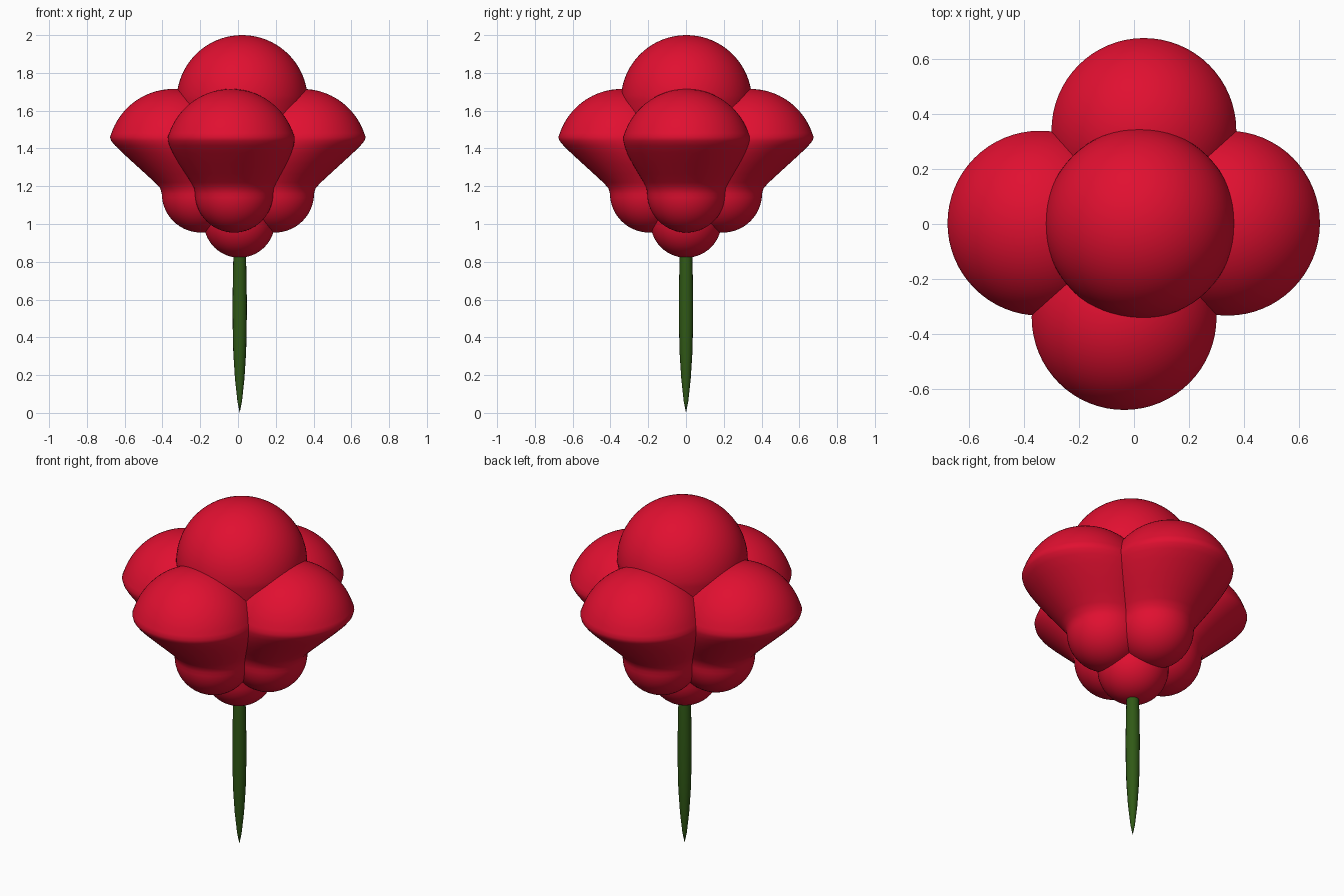
import bpy, bmesh, math
from mathutils import Vector

if "Cube" in bpy.data.objects:
    bpy.data.objects.remove(bpy.data.objects["Cube"])


def material(name, color):
    m = bpy.data.materials.new(name)
    m.diffuse_color = color
    m.use_nodes = True
    m.node_tree.nodes["Principled BSDF"].inputs["Base Color"].default_value = m.diffuse_color
    return m


RED = material("petal_red", (0.75, 0.005, 0.03, 1))
GREEN = material("stem_green", (0.03, 0.10, 0.008, 1))


def loft(name, rings, sides, mat, angle):
    """Skin round horizontal rings (x, y, z, radius); ends close to a point."""
    bm = bmesh.new()
    loops = []
    for x, y, z, r in rings:
        if r < 1e-4:
            loops.append([bm.verts.new((x, y, z))] * sides)
        else:
            loops.append([bm.verts.new((x + r * math.cos(2 * math.pi * i / sides),
                                        y + r * math.sin(2 * math.pi * i / sides), z))
                          for i in range(sides)])
    for a, b in zip(loops, loops[1:]):
        for i in range(sides):
            j = (i + 1) % sides
            bm.faces.new(list(dict.fromkeys((a[i], a[j], b[j], b[i]))))
    bmesh.ops.recalc_face_normals(bm, faces=bm.faces)
    me = bpy.data.meshes.new(name)
    bm.to_mesh(me)
    bm.free()
    ob = bpy.data.objects.new(name, me)
    bpy.context.collection.objects.link(ob)
    me.materials.append(mat)
    bpy.ops.object.select_all(action='DESELECT')
    ob.select_set(True)
    bpy.context.view_layer.objects.active = ob
    bpy.ops.object.shade_smooth_by_angle(angle=math.radians(angle))
    return ob


def bulb(name, low, high, bottom, r_low, flare, cap_z, r_cap, cap_from):
    """Round bottom, flared middle, spherical cap; the axis leans from low to high."""
    n = 14
    rings = []
    for k in range(n):
        t = math.pi / 2 * k / n
        rings.append((*low, bottom + r_low * (1 - math.cos(t)), r_low * math.sin(t)))
    for f, z, r in flare:
        rings.append((*low.lerp(high, f), z, r))
    for k in range(1, 21):
        t = cap_from + (math.pi / 2 - cap_from) * k / 20
        rings.append((*high, cap_z + r_cap * math.sin(t), r_cap * math.cos(t)))
    loft(name, rings, 64, RED, 60)


# Four outer petals leaning outward
petal_flare = [(0, 1.16, 0.207), (0.03, 1.19, 0.211), (0.12, 1.22, 0.226),
               (0.27, 1.265, 0.253), (0.46, 1.32, 0.286), (0.68, 1.375, 0.314),
               (0.86, 1.415, 0.329), (0.96, 1.44, 0.335), (1, 1.46, 0.336)]
for side, high in (("front", (-0.036, -0.34)), ("back", (0.036, 0.34)),
                   ("right", (0.34, 0.003)), ("left", (-0.342, 0.003))):
    high = Vector(high)
    bulb("petal_" + side, high * 0.575, high, 0.955, 0.207, petal_flare,
         1.368, 0.347, math.asin(0.092 / 0.347))

# Tall central bud
bud_flare = [(0, 1.01, 0.188), (0.1, 1.1, 0.20), (0.4, 1.3, 0.25),
             (0.8, 1.5, 0.32), (1, 1.653, 0.347)]
bulb("center_bud", Vector((0.007, 0)), Vector((0.022, 0.002)), 0.822, 0.188, bud_flare,
     1.653, 0.347, 0)

# Stem tapering to a point
stem = [(0.0, 0), (0.06, 0.012), (0.18, 0.025), (0.32, 0.034), (0.45, 0.037),
        (0.58, 0.038), (0.72, 0.036), (0.85, 0.033), (0.95, 0.025), (1.0, 0)]
loft("stem", [(0.009, 0, z, r) for z, r in stem], 16, GREEN, 40)
